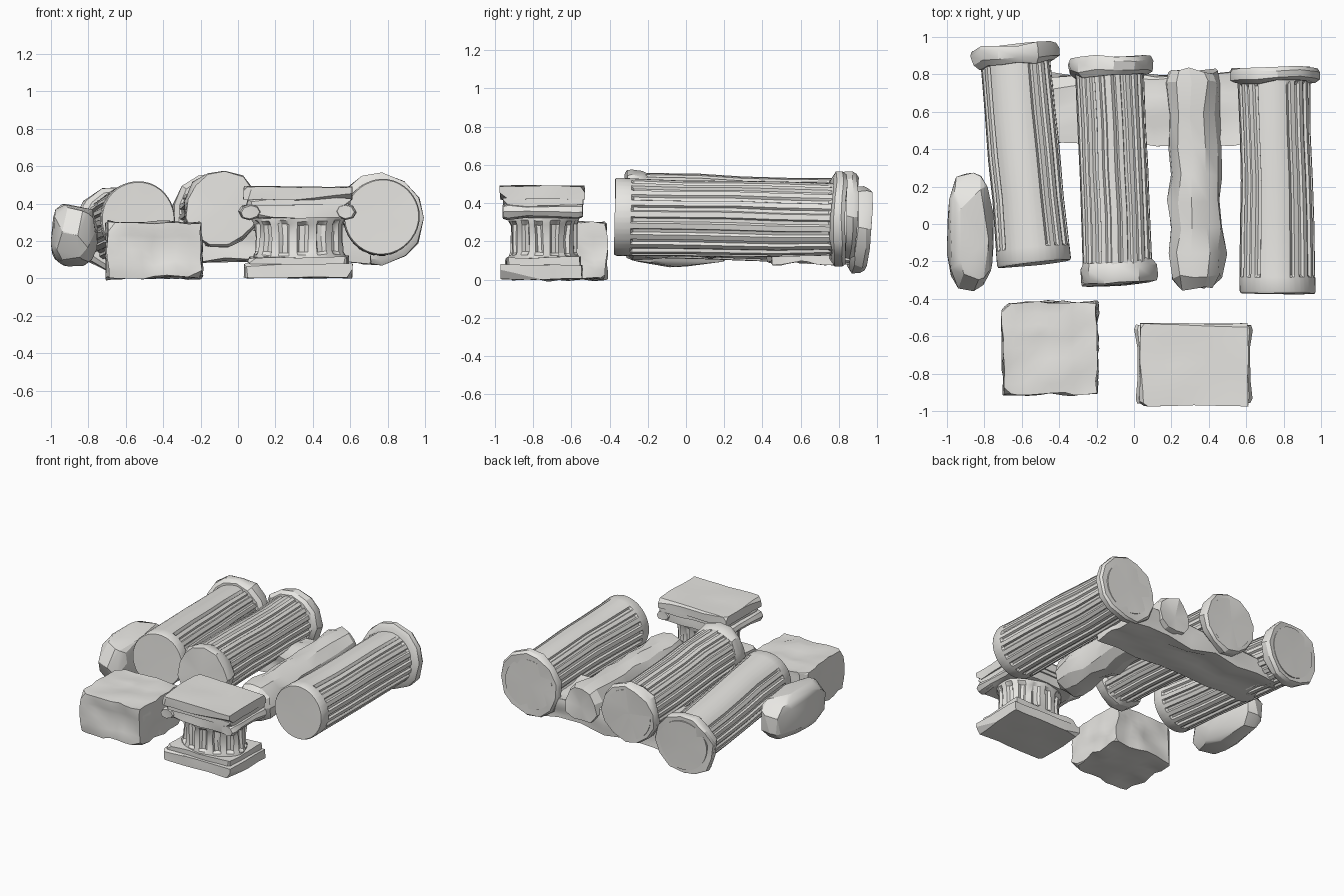
import bpy, bmesh, math, random
from mathutils import Vector, noise

if "Cube" in bpy.data.objects:
    bpy.data.objects.remove(bpy.data.objects["Cube"])

random.seed(7)
stone_mat = bpy.data.materials.new("pale_stone")
stone_mat.diffuse_color = (0.8, 0.79, 0.76, 1)
stone_mat.use_nodes = True
stone_mat.node_tree.nodes["Principled BSDF"].inputs["Base Color"].default_value = stone_mat.diffuse_color


def finish(name, bm, angle=30):
    bmesh.ops.recalc_face_normals(bm, faces=bm.faces)
    me = bpy.data.meshes.new(name)
    bm.to_mesh(me)
    bm.free()
    me.materials.append(stone_mat)
    ob = bpy.data.objects.new(name, me)
    bpy.context.collection.objects.link(ob)
    bpy.ops.object.select_all(action='DESELECT')
    ob.select_set(True)
    bpy.context.view_layer.objects.active = ob
    bpy.ops.object.shade_smooth_by_angle(angle=math.radians(angle))
    return ob


def roughen(bm, amount, freq):
    off = Vector([random.uniform(-50, 50) for _ in range(3)])
    for v in bm.verts:
        v.co += noise.noise_vector(v.co * freq + off) * amount


def tube(name, p0, p1, rings, sides, flutes=0, worn=(0, 0), stretch=1.0,
         rough=0.01, freq=4, angle=30):
    """Rings are (fraction along the axis, radius, flute depth)."""
    p0, p1 = Vector(p0), Vector(p1)
    d = (p1 - p0).normalized()
    u = d.cross(Vector((0, 0, 1)))
    u = u.normalized() if u.length > 0.1 else Vector((1, 0, 0))
    v = u.cross(d) if abs(d.z) < 0.9 else Vector((0, 1, 0))
    n = flutes * 4 if flutes else sides
    bm = bmesh.new()
    loops = []
    for t, r, depth in rings:
        loop = []
        for i in range(n):
            # four points per flute: two on the ridge, two in the groove
            a = i / n
            if flutes:
                a = (i // 4 + (0, 0.45, 0.58, 0.87)[i % 4]) / flutes
            deg = a * 360
            rr = r
            if flutes and i % 4 > 1 and not worn[0] < deg < worn[1]:
                rr -= depth
            a *= math.tau
            loop.append(bm.verts.new(p0.lerp(p1, t) + u * math.cos(a) * rr * stretch
                                     + v * math.sin(a) * rr))
        loops.append(loop)
    for a, b in zip(loops, loops[1:]):
        for i in range(n):
            j = (i + 1) % n
            bm.faces.new((a[i], a[j], b[j], b[i]))
    for loop in (loops[0], loops[-1]):
        c = bm.verts.new(sum((q.co for q in loop), Vector()) / n)
        for i in range(n):
            bm.faces.new((loop[i], loop[(i + 1) % n], c))
    roughen(bm, rough, freq)
    return finish(name, bm, angle)


def stone(name, lo, hi, chips=8, depth=0.04, cuts=5, rough=0.015, freq=6):
    """Box with wavy faces and planes sliced off its edges and corners."""
    lo, hi = Vector(lo), Vector(hi)
    mid, half = (lo + hi) / 2, (hi - lo) / 2
    bm = bmesh.new()
    bmesh.ops.create_cube(bm, size=2)
    for v in bm.verts:
        v.co = mid + v.co * half
    bmesh.ops.subdivide_edges(bm, edges=bm.edges[:], cuts=cuts, use_grid_fill=True)
    roughen(bm, rough, freq)
    for k in range(chips):
        w = [random.uniform(0.5, 1) * random.choice((-1, 1)) for _ in range(3)]
        w[k % 3] *= random.choice((0.05, 0.15, 0.8))
        nrm = Vector(w).normalized()
        reach = sum(abs(nrm[i]) * half[i] for i in range(3))
        bmesh.ops.bisect_plane(bm, geom=bm.verts[:] + bm.edges[:] + bm.faces[:],
                               plane_co=mid + nrm * (reach - depth * random.uniform(0.4, 1)),
                               plane_no=nrm, clear_outer=True)
        bmesh.ops.holes_fill(bm, edges=[e for e in bm.edges if e.is_boundary])
    return finish(name, bm)


def column(side, front, back, r0, r1, worn, base=None, cap=0.24, cap_len=0.1):
    front, back = Vector(front), Vector(back)
    d = (back - front).normalized()
    depth = 0.014
    mid = [(t, r0 + (r1 - r0) * t, depth) for t in (0.08, 0.3, 0.5, 0.7, 0.92)]
    rings = [(0, r0 * 0.97, 0), (0.01, r0, 0), (0.07, r0, 0)] + mid + [(0.935, r1, 0), (1, r1, 0)]
    tube(side + "_column_shaft", front, back, rings, 0, flutes=20, worn=worn,
         rough=0.012, freq=2.5)
    # broken capital disc at the back
    tube(side + "_column_cap", back - d * cap_len, back,
         [(0, cap * 0.86, 0), (0.25, cap * 0.98, 0), (0.75, cap, 0), (1, cap * 0.95, 0)],
         13, rough=0.024, freq=9)
    if base:
        tube(side + "_column_base", front - d * 0.01, front + d * 0.11,
             [(0, base * 0.95, 0), (0.2, base, 0), (0.7, base, 0), (1, base * 0.9, 0)],
             13, rough=0.022, freq=9)


# fallen columns
column("left", (-0.535, -0.215, 0.32), (-0.645, 0.95, 0.265), 0.198, 0.19, (65, 140), cap=0.238)
column("middle", (-0.085, -0.31, 0.375), (-0.13, 0.89, 0.34), 0.188, 0.185, (84, 100),
       base=0.207, cap=0.228)
column("right", (0.772, -0.37, 0.325), (0.748, 0.835, 0.312), 0.2, 0.193, (68, 115),
       cap=0.248, cap_len=0.075)

# worn shaft without flutes
tube("broken_shaft", (0.335, -0.34, 0.25), (0.32, 0.82, 0.265),
     [(0, 0.09, 0), (0.05, 0.145, 0), (0.16, 0.15, 0), (0.28, 0.135, 0), (0.4, 0.145, 0),
      (0.52, 0.13, 0), (0.65, 0.14, 0), (0.8, 0.135, 0), (0.95, 0.145, 0), (1, 0.135, 0)],
     11, rough=0.028, freq=11, angle=22)

# beam under the columns
stone("buried_beam", (-0.66, 0.44, 0.09), (0.72, 0.8, 0.27), chips=6, depth=0.06,
      cuts=6, rough=0.04, freq=6)

# boulder on the left
bm = bmesh.new()
for i in range(60):
    p = Vector([random.gauss(0, 1) for _ in range(3)]).normalized()
    p = Vector([math.copysign(abs(c) ** 0.7, c) for c in p])
    bm.verts.new(Vector((-0.877, -0.04, 0.235)) + p * Vector((0.127, 0.32, 0.172)))
bmesh.ops.convex_hull(bm, input=bm.verts[:])
bmesh.ops.delete(bm, geom=[v for v in bm.verts if not v.link_faces], context='VERTS')
finish("boulder", bm, 22)

# squared block
stone("square_block", (-0.7, -0.91, 0.005), (-0.2, -0.42, 0.298), chips=7, depth=0.03,
      cuts=7, rough=0.022, freq=9)

# standing capital: plinth, fluted neck, scrolls and top slabs
stone("capital_plinth", (0.035, -0.965, 0.003), (0.61, -0.545, 0.075), chips=5, depth=0.025, rough=0.01)
stone("capital_plinth_step", (0.06, -0.94, 0.065), (0.59, -0.555, 0.115), chips=5, depth=0.03)
tube("capital_neck", (0.325, -0.745, 0.1), (0.325, -0.745, 0.36),
     [(0, 0.185, 0), (0.1, 0.183, 0.0), (0.16, 0.176, 0.014), (0.45, 0.173, 0.016),
      (0.72, 0.177, 0.014), (0.8, 0.185, 0), (1, 0.19, 0)], 0, flutes=14, stretch=1.34, rough=0.012, freq=9)
stone("capital_cushion", (0.06, -0.945, 0.325), (0.59, -0.55, 0.405), chips=6, depth=0.035)
for side, x in (("left", 0.065), ("right", 0.575)):
    tube(side + "_scroll", (x, -0.96, 0.355), (x, -0.54, 0.36),
         [(0, 0.035, 0), (0.06, 0.042, 0), (0.3, 0.034, 0), (0.7, 0.034, 0),
          (0.94, 0.042, 0), (1, 0.035, 0)], 8, stretch=1.35, rough=0.012, freq=9)
stone("capital_lower_slab", (0.05, -0.955, 0.39), (0.6, -0.54, 0.43), chips=4, depth=0.02, rough=0.008)
stone("capital_top_slab", (0.03, -0.97, 0.42), (0.61, -0.53, 0.49), chips=5, depth=0.025, rough=0.008)
